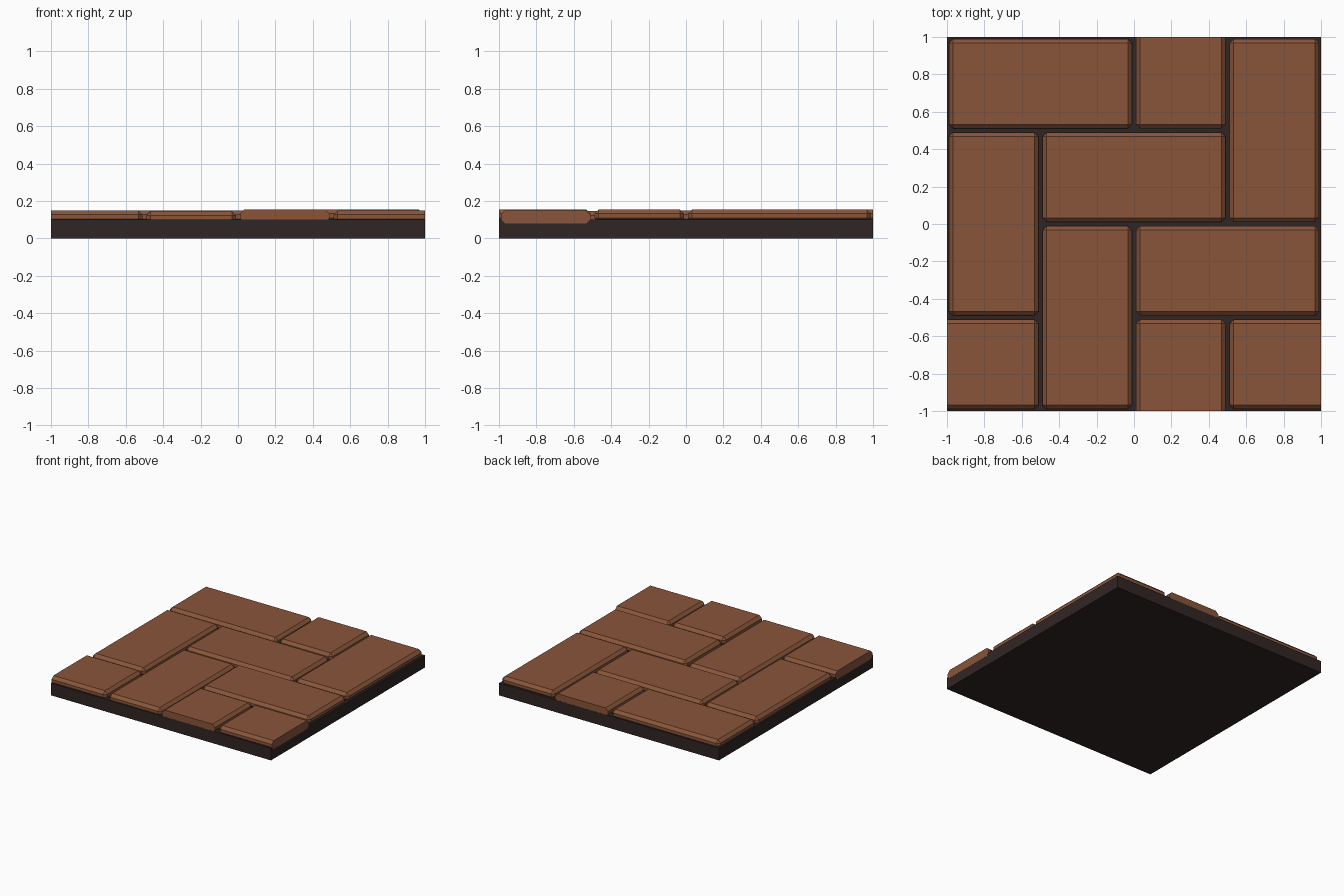
import bpy, bmesh
from mathutils import Matrix

if "Cube" in bpy.data.objects:
    bpy.data.objects.remove(bpy.data.objects["Cube"])


def material(name, rgb):
    m = bpy.data.materials.new(name)
    m.diffuse_color = (*rgb, 1)
    m.use_nodes = True
    m.node_tree.nodes["Principled BSDF"].inputs["Base Color"].default_value = m.diffuse_color
    return m


BRICK = material("brick_brown", (0.25, 0.09, 0.042))
GROUT = material("dark_grout", (0.03, 0.019, 0.018))
GAP = 0.01       # half the joint between bricks
BEVEL = 0.023


def finish(bm, name, mat):
    bmesh.ops.recalc_face_normals(bm, faces=bm.faces)
    me = bpy.data.meshes.new(name)
    bm.to_mesh(me)
    bm.free()
    me.materials.append(mat)
    bpy.context.collection.objects.link(bpy.data.objects.new(name, me))


def block(x0, x1, y0, y1, z0, z1):
    bm = bmesh.new()
    mat = (Matrix.Translation(((x0 + x1) / 2, (y0 + y1) / 2, (z0 + z1) / 2))
           @ Matrix.Diagonal((x1 - x0, y1 - y0, z1 - z0, 1)))
    bmesh.ops.create_cube(bm, size=1, matrix=mat)
    return bm


def brick(name, x0, x1, y0, y1, top):
    # chamfered brick, trimmed flat where it runs past the tile border
    bm = block(x0 + GAP, x1 - GAP, y0 + GAP, y1 - GAP, top - 0.07, top)
    bmesh.ops.bevel(bm, geom=bm.edges[:], offset=BEVEL, segments=1,
                    affect='EDGES', clamp_overlap=True)
    # x cuts sit just proud of the slab, y cuts just inside it
    for cut, no, past in (((1.001, 0, 0), (1, 0, 0), x1 > 1),
                          ((-1.001, 0, 0), (-1, 0, 0), x0 < -1),
                          ((0, 0.9995, 0), (0, 1, 0), y1 > 1),
                          ((0, -0.9995, 0), (0, -1, 0), y0 < -1)):
        if past:
            r = bmesh.ops.bisect_plane(bm, geom=bm.verts[:] + bm.edges[:] + bm.faces[:],
                                       plane_co=cut, plane_no=no, clear_outer=True)
            edges = [e for e in r["geom_cut"] if isinstance(e, bmesh.types.BMEdge)]
            bmesh.ops.contextual_create(bm, geom=edges)
    finish(bm, name, BRICK)


# grout slab
finish(block(-1, 1, -1, 1, 0, 0.10), "grout_slab", GROUT)

# herringbone bricks: x0, x1, y0, y1, top height
LAYOUT = [
    (-1, 0, 0.5, 1, 0.15), (0.5, 1, 0, 1, 0.155),
    (-1, -0.5, -0.5, 0.5, 0.15), (-0.5, 0.5, 0, 0.5, 0.15),
    (0, 1, -0.5, 0, 0.155), (-0.5, 0, -1, 0, 0.146),
    (0, 0.5, 0.5, 1.5, 0.155), (0, 0.5, -1.5, -0.5, 0.155),
    (-1.5, -0.5, -1, -0.5, 0.15), (0.5, 1.5, -1, -0.5, 0.15),
]
for i, b in enumerate(LAYOUT, 1):
    brick(f"brick_{i:02d}", *b)
